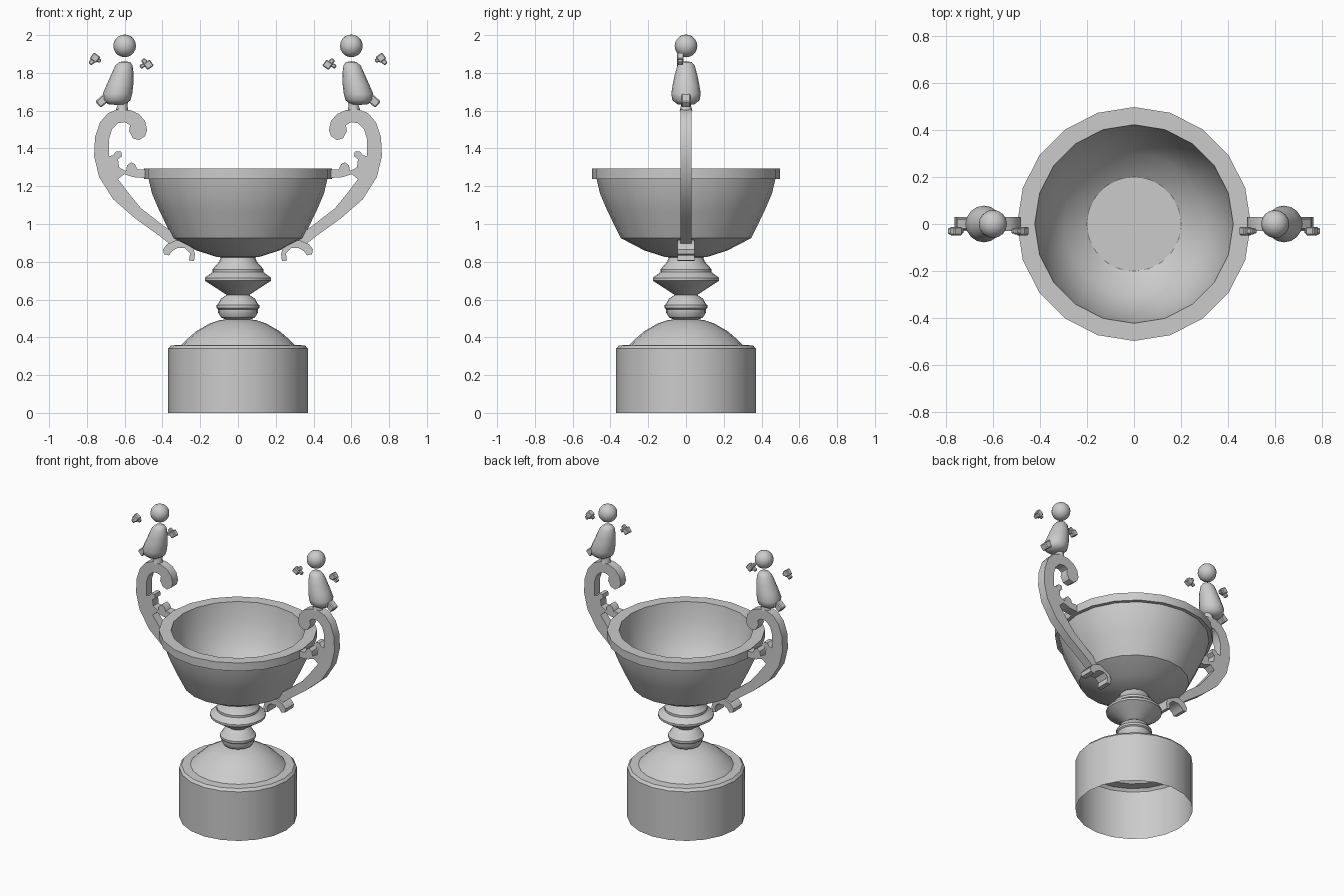
import bpy, bmesh, math
from mathutils import Matrix, Vector


def finish(name, bm, angle=35):
    bmesh.ops.recalc_face_normals(bm, faces=bm.faces)
    me = bpy.data.meshes.new(name)
    bm.to_mesh(me)
    bm.free()
    ob = bpy.data.objects.new(name, me)
    bpy.context.collection.objects.link(ob)
    bpy.ops.object.select_all(action='DESELECT')
    ob.select_set(True)
    bpy.context.view_layer.objects.active = ob
    bpy.ops.object.shade_smooth_by_angle(angle=math.radians(angle))
    return ob


def lathe(name, rings, sides=20, angle=35):
    """Rings are (radius, z) or (radius, z, centre x); radius 0 closes to a point."""
    bm = bmesh.new()
    loops = []
    for ring in rings:
        r, z = ring[:2]
        cx = ring[2] if len(ring) > 2 else 0
        n = sides if r > 0 else 1
        loops.append([bm.verts.new((cx + r * math.cos(2 * math.pi * i / sides),
                                    r * math.sin(2 * math.pi * i / sides), z)) for i in range(n)])
    for a, b in zip(loops, loops[1:]):
        for i in range(sides):
            j = (i + 1) % sides
            quad = [a[i % len(a)], a[j % len(a)], b[j % len(b)], b[i % len(b)]]
            bm.faces.new(list(dict.fromkeys(quad)))
    return finish(name, bm, angle)


def plate(name, outline, half, side):
    """Outline in x-z, extruded along y."""
    bm = bmesh.new()
    face = bm.faces.new([bm.verts.new((side * x, -half, z)) for x, z in outline])
    ext = bmesh.ops.extrude_face_region(bm, geom=[face])
    verts = [v for v in ext['geom'] if isinstance(v, bmesh.types.BMVert)]
    bmesh.ops.translate(bm, verts=verts, vec=(0, 2 * half, 0))
    bmesh.ops.triangulate(bm, faces=[f for f in bm.faces if len(f.verts) > 4])
    return finish(name, bm, 40)


def boxes(name, parts, side, bevel=0.006):
    """Bevelled boxes: (centre, size, turn about y in degrees)."""
    bm = bmesh.new()
    for c, s, turn in parts:
        m = (Matrix.Translation((side * c[0], c[1], c[2]))
             @ Matrix.Rotation(math.radians(side * turn), 4, 'Y')
             @ Matrix.Diagonal((*s, 1)))
        bmesh.ops.create_cube(bm, size=1, matrix=m)
    bmesh.ops.bevel(bm, geom=bm.edges[:], offset=bevel, segments=1, affect='EDGES')
    return finish(name, bm, 30)


# Hollow base drum with dome
lathe("base", [(.37, 0), (.37, .34), (.355, .357), (.30, .36), (.265, .395), (.22, .433),
               (.15, .473), (.10, .49), (.065, .495)])

# Turned stem
lathe("stem", [(.065, .495), (.09, .505), (.105, .53), (.105, .548), (.113, .555), (.113, .57),
               (.105, .577), (.09, .605), (.06, .625), (.176, .70), (.176, .715), (.135, .745),
               (.135, .76), (.125, .772), (.10, .80), (.09, .825)])

# Bowl with thick rim
lathe("bowl", [(.07, .822), (.11, .825), (.22, .86), (.345, .925), (.415, 1.067), (.455, 1.16),
               (.473, 1.237), (.497, 1.237), (.497, 1.293), (.422, 1.293), (.405, 1.18),
               (.365, 1.07), (.30, .96), (.20, .89), (0, .89)])

# Scrolled handle with inner leaf bracket
handle = [(.481, 1.497), (.492, 1.545), (.524, 1.582), (.571, 1.603), (.635, 1.608), (.688, 1.587),
          (.73, 1.539), (.757, 1.46), (.762, 1.359), (.735, 1.248), (.661, 1.131), (.545, 1.03),
          (.413, .935), (.354, .888), (.275, .909), (.397, .993), (.513, 1.083), (.566, 1.147),
          (.603, 1.195), (.635, 1.237), (.603, 1.264), (.556, 1.248), (.485, 1.243), (.485, 1.288),
          (.534, 1.29), (.545, 1.316), (.566, 1.327), (.587, 1.311), (.593, 1.28), (.63, 1.30),
          (.635, 1.343), (.614, 1.359), (.619, 1.385), (.645, 1.385), (.661, 1.364), (.683, 1.359),
          (.683, 1.449), (.667, 1.502), (.635, 1.534), (.598, 1.539), (.571, 1.523), (.577, 1.492),
          (.556, 1.454), (.524, 1.444), (.492, 1.465)]
foot = [(.233, .803), (.259, .808), (.254, .845), (.28, .872), (.323, .872), (.349, .856),
        (.365, .834), (.392, .84), (.397, .866), (.376, .893), (.328, .914), (.27, .909),
        (.238, .877), (.228, .84)]

for side, tag in ((1, "right"), (-1, "left")):
    plate("handle_" + tag, handle, .03, side)
    plate("handle_foot_" + tag, foot, .046, side)

    # Figurine: leg, egg body, ball head
    lathe("figure_leg_" + tag, [(r, z, side * x) for r, z, x in
          ((.034, 1.60, .615), (.027, 1.625, .612), (.03, 1.67, .61))], 12)
    lathe("figure_body_" + tag, [(r, z, side * x) for r, z, x in
          ((0, 1.63, .642), (.045, 1.634, .642), (.072, 1.655, .641), (.078, 1.69, .638),
           (.07, 1.74, .624), (.06, 1.79, .612), (.046, 1.838, .604), (.03, 1.857, .60),
           (0, 1.862, .60))], 16, 60)
    lathe("figure_head_" + tag, [(.06 * math.sin(math.pi * k / 10) if 0 < k < 10 else 0,
                                  1.943 - .06 * math.cos(math.pi * k / 10), side * .60)
                                 for k in range(11)], 16, 60)

    # Raised foot and floating hands
    boxes("figure_raised_foot_" + tag, [((.715, .0, 1.655), (.07, .05, .045), 42)], side)
    boxes("figure_inner_hand_" + tag, [((.474, -.03, 1.843), (.042, .036, .04), 35),
                                       ((.496, -.03, 1.862), (.028, .028, .025), -40),
                                       ((.505, -.03, 1.838), (.03, .022, .022), 30)], side, .005)
    boxes("figure_outer_hand_" + tag, [((.757, -.03, 1.88), (.042, .036, .04), -35),
                                       ((.774, -.03, 1.858), (.03, .028, .025), 40),
                                       ((.74, -.03, 1.868), (.03, .022, .022), -30)], side, .005)
